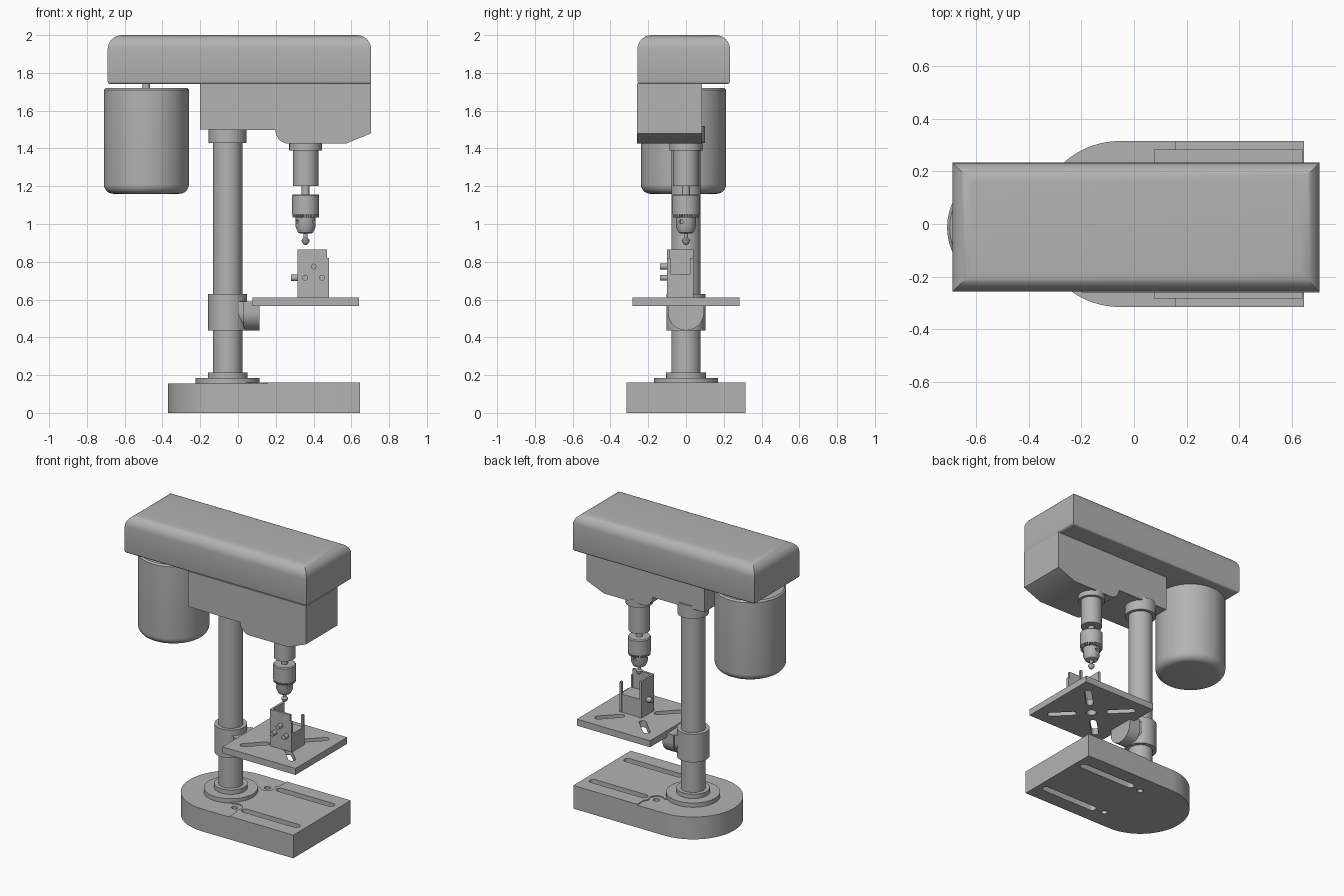
import bpy, bmesh, math
from math import sin, cos, pi

cube = bpy.data.objects.get("Cube")
if cube:
    bpy.data.objects.remove(cube, do_unlink=True)

grey = bpy.data.materials.new("machine grey")
grey.use_nodes = True
GREY = (0.45, 0.45, 0.45, 1)
grey.diffuse_color = GREY
grey.node_tree.nodes["Principled BSDF"].inputs["Base Color"].default_value = GREY


def finish(name, bm):
    bmesh.ops.recalc_face_normals(bm, faces=bm.faces)
    mesh = bpy.data.meshes.new(name)
    bm.to_mesh(mesh)
    bm.free()
    mesh.materials.append(grey)
    ob = bpy.data.objects.new(name, mesh)
    bpy.context.collection.objects.link(ob)
    return ob


def prism(name, outline, axis, lo, hi):
    """Extrude a 2D outline along an axis."""
    place = {"x": lambda a, b: (lo, a, b), "y": lambda a, b: (a, lo, b),
             "z": lambda a, b: (a, b, lo)}[axis]
    bm = bmesh.new()
    face = bm.faces.new([bm.verts.new(place(*p)) for p in outline])
    new = bmesh.ops.extrude_face_region(bm, geom=[face])["geom"]
    i = "xyz".index(axis)
    for v in new:
        if isinstance(v, bmesh.types.BMVert):
            v.co[i] = hi
    return finish(name, bm)


def rect(a, b, c, d):
    return [(a, c), (b, c), (b, d), (a, d)]


def box(name, x, y, z):
    return prism(name, rect(*x, *y), "z", *z)


def arc(cx, cy, r, start, end, n=16):
    return [(cx + r * cos(start + (end - start) * i / n),
             cy + r * sin(start + (end - start) * i / n)) for i in range(n + 1)]


def circle(cx, cy, r, n=24):
    return arc(cx, cy, r, 0, 2 * pi, n)[:-1]


def capsule(cx, cy, length, width, turn=0):
    h, r = length / 2 - width / 2, width / 2
    a, b = cos(turn) * h, sin(turn) * h
    return (arc(cx + a, cy + b, r, turn - pi / 2, turn + pi / 2, 8)
            + arc(cx - a, cy - b, r, turn + pi / 2, turn + 3 * pi / 2, 8))


def lathe(name, profile, cx, cy, n=48):
    """Stack rings of (radius, height) and cap both ends."""
    bm = bmesh.new()
    rings = [[bm.verts.new((x, y, z)) for x, y in circle(cx, cy, r, n)]
             for r, z in profile]
    for low, high in zip(rings, rings[1:]):
        for i in range(n):
            j = (i + 1) % n
            bm.faces.new((low[i], low[j], high[j], high[i]))
    bm.faces.new(rings[0])
    bm.faces.new(rings[-1])
    return finish(name, bm)


def cut(target, cutter):
    mod = target.modifiers.new("cut", "BOOLEAN")
    mod.operation, mod.solver, mod.object = "DIFFERENCE", "EXACT", cutter
    bpy.context.view_layer.objects.active = target
    bpy.ops.object.modifier_apply(modifier=mod.name)
    bpy.data.objects.remove(cutter, do_unlink=True)


# Base: rounded behind the column, with a thin raised work pad
COL = -0.055
base = prism("base", arc(COL, 0, 0.315, pi / 2, 3 * pi / 2, 40)
             + [(0.645, -0.315), (0.645, 0.315)], "z", 0, 0.155)
pad = prism("base_pad", [(0.645, -0.315), (0.645, 0.315), (0.155, 0.315), (0.155, 0.24),
                         *arc(0.1, 0.18, 0.05, pi / 4, -3 * pi / 4, 8), (0, 0.13), (0, -0.13),
                         *arc(0.1, -0.18, 0.05, 3 * pi / 4, -pi / 4, 8), (0.155, -0.24),
                         (0.155, -0.315)], "z", 0.15, 0.161)
for s in (-1, 1):
    for part in (base, pad):
        cut(part, prism("slot_cutter", capsule(0.385, s * 0.19, 0.44, 0.05), "z", -0.1, 0.3))
    cut(base, prism("hole_cutter", circle(0.1, s * 0.18, 0.02), "z", -0.1, 0.3))

# Column with foot flange, table clamp and top collar
lathe("column_foot", [(0.17, 0.15), (0.17, 0.185), (0.105, 0.185), (0.105, 0.215)], COL, 0)
lathe("column", [(0.078, 0.15), (0.078, 1.5)], COL, 0)
lathe("table_clamp", [(0.103, 0.435), (0.103, 0.63)], COL, 0)
lathe("column_collar", [(0.1, 1.43), (0.1, 1.52)], COL, 0)

# Table bracket and slotted table
TAB = 0.358
for name, r, lo, hi in (("bracket_neck", 0.085, 0, 0.07), ("bracket_flange", 0.095, 0.03, 0.115)):
    prism(name, arc(0, 0.532, r, pi, 2 * pi, 24) + [(r, 0.59), (-r, 0.59)], "x", lo, hi)
table = box("table", (0.078, 0.64), (-0.283, 0.283), (0.565, 0.61))
cut(table, prism("centre_cutter", circle(TAB, 0, 0.032), "z", 0.5, 0.7))
for k in range(4):
    t = pi / 4 + k * pi / 2
    cut(table, prism("slot_cutter", capsule(TAB + 0.19 * cos(t), 0.19 * sin(t), 0.19, 0.045, t),
                     "z", 0.5, 0.7))

# Work fixture: core, two tall plates, a notched plate and bolts
box("fixture_core", (0.32, 0.475), (-0.095, 0.035), (0.61, 0.735))
box("fixture_side_plate", (0.315, 0.33), (-0.1, 0.04), (0.61, 0.865))
box("fixture_front_plate", (0.315, 0.47), (-0.1, -0.085), (0.61, 0.865))
prism("fixture_notched_plate", [(-0.1, 0.61), (0.04, 0.61), (0.04, 0.82), (0.022, 0.82),
                                (0.022, 0.735), (-0.083, 0.735), (-0.083, 0.82), (-0.1, 0.82)],
      "x", 0.468, 0.482)
for x, z in ((0.40, 0.775), (0.355, 0.715), (0.445, 0.715)):
    prism("fixture_bolt", circle(x, z, 0.015), "y", -0.137, -0.09)
prism("fixture_knob", circle(-0.03, 0.715, 0.018), "x", 0.28, 0.32)

# Head casting
prism("head", [(-0.2, 1.745), (-0.2, 1.5), *arc(0.27, 1.497, 0.072, pi, 3 * pi / 2, 12),
               (0.57, 1.425), (0.705, 1.48), (0.705, 1.745)], "y", -0.26, 0.085)

# Belt cover: rounded top edges meeting in mitres, small rounding below
bm = bmesh.new()
bmesh.ops.create_cube(bm, size=1)
for v in bm.verts:
    v.co.x = v.co.x * 1.395 + 0.0075
    v.co.y = v.co.y * 0.49 - 0.012
    v.co.z = v.co.z * 0.26 + 1.87
for side, radius, steps in ((1, 0.075, 8), (-1, 0.015, 3)):
    edges = [e for e in bm.edges if all((v.co.z - 1.87) * side > 0.129 for v in e.verts)]
    bmesh.ops.bevel(bm, geom=edges, offset=radius, segments=steps, profile=0.5, affect="EDGES")
finish("belt_cover", bm)

# Motor and its shaft
lathe("motor", [(0.225 - 0.05 + dx, 1.16 + 0.05 + dz)
                for dx, dz in arc(0, 0, 0.05, -pi / 2, 0, 8)]
      + [(0.225, 1.71), (0.215, 1.72)], -0.485, -0.013, 64)
lathe("motor_shaft", [(0.02, 1.7), (0.02, 1.76)], -0.485, -0.013, 24)

# Quill, spindle and chuck
lathe("quill", [(0.068, 1.2), (0.068, 1.39), (0.087, 1.39), (0.087, 1.44)], TAB, 0)
lathe("spindle", [(0.021, 1.1), (0.021, 1.22)], TAB, 0, 24)
chuck = lathe("chuck", [(0.03, 0.95), (0.04, 0.955), (0.053, 0.985), (0.053, 1.05), (0.072, 1.05),
                        (0.072, 1.15), (0.067, 1.157)], TAB, 0)
for k in range(3):
    t = pi / 6 + k * 2 * pi / 3 + pi
    ob = lathe("key_hole_cutter", [(0.011, 0.04), (0.011, 0.1)], 0, 0, 16)
    ob.location = (TAB, 0, 1.012)
    ob.rotation_euler = (0, pi / 2, t)
    cut(chuck, ob)

# Gear teeth around the chuck's lower rim
bm = bmesh.new()
TEETH = 30
for k in range(TEETH):
    t = 2 * pi * k / TEETH
    made = bmesh.ops.create_cube(bm, size=1)["verts"]
    for v in made:
        a, b, c = v.co.x * 0.014 + 0.063, v.co.y * 0.007, v.co.z * 0.02
        v.co = (TAB + a * cos(t) - b * sin(t), a * sin(t) + b * cos(t), 1.044 + c)
finish("chuck_teeth", bm)

# Cutting bit
lathe("drill_bit", [(0.006, 0.89), (0.013, 0.895), (0.021, 0.908), (0.021, 0.916),
                    (0.011, 0.927), (0.011, 0.96)], TAB, 0, 24)

# Smooth round faces, keep edges sharp
bpy.ops.object.select_all(action="DESELECT")
for ob in bpy.context.collection.objects:
    if ob.type == "MESH" and ob.data.materials and ob.data.materials[0] == grey:
        ob.select_set(True)
        bpy.context.view_layer.objects.active = ob
bpy.ops.object.shade_smooth_by_angle(angle=math.radians(35))
